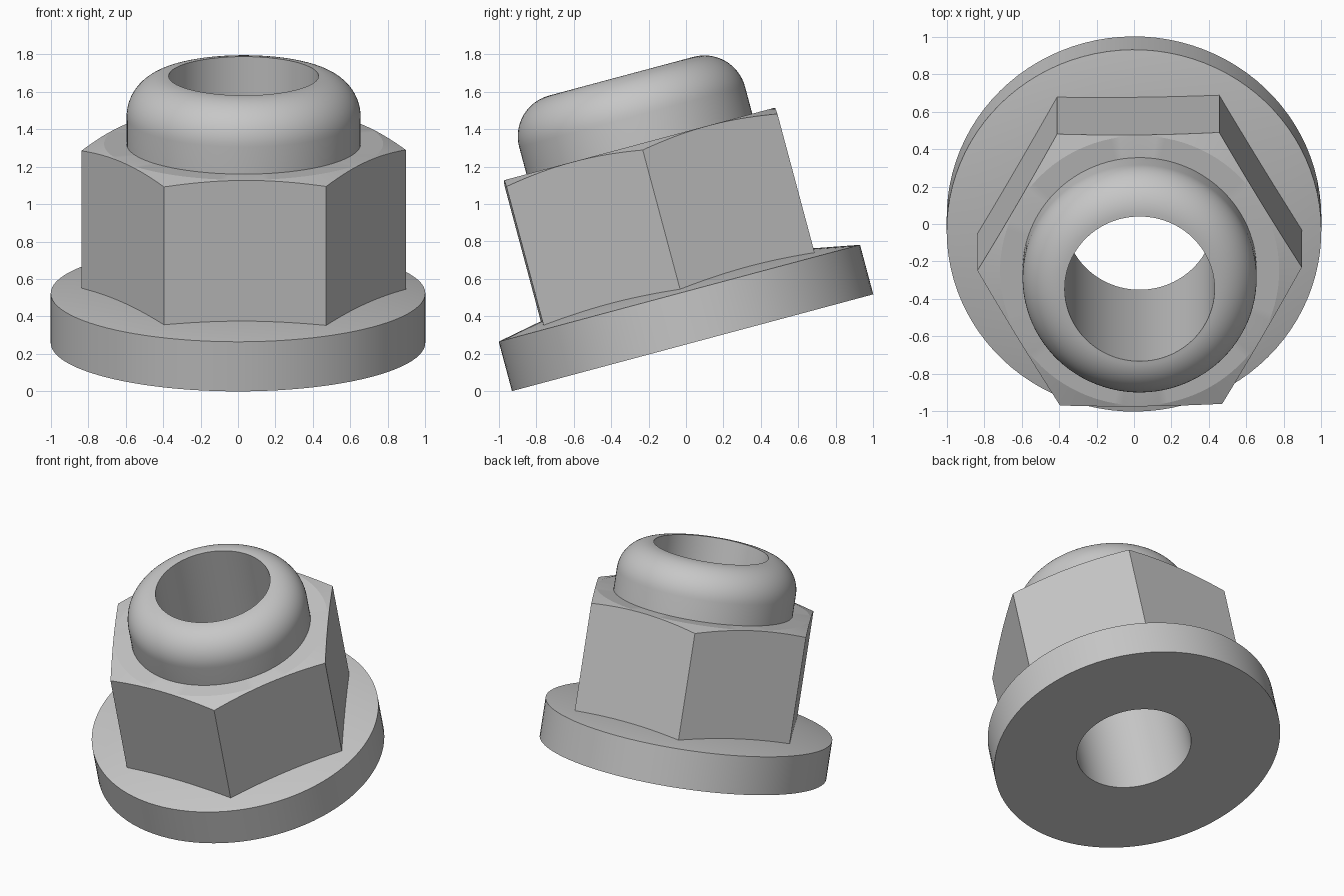
import bpy, bmesh
from math import sin, cos, pi, radians

if "Cube" in bpy.data.objects:
    bpy.data.objects.remove(bpy.data.objects["Cube"])

SEGMENTS = 96
TILT = radians(15)
TWIST = radians(0.6)
OFFSET = 0.03          # nut body and bore sit slightly off the flange centre
BORE = 0.40
APOTHEM = 0.75
SHOULDER = 1.10
FLANGE_H = 0.274
FLANGE_TOP = 0.331

steel = bpy.data.materials.new("grey_steel")
steel.use_nodes = True
grey = (0.57, 0.57, 0.57, 1)
steel.diffuse_color = grey
steel.node_tree.nodes["Principled BSDF"].inputs["Base Color"].default_value = grey


def circle(radius, z, cx=OFFSET):
    """Ring of points round the axis."""
    turn = [2 * pi * i / SEGMENTS + TWIST for i in range(SEGMENTS)]
    return [(cx + radius * cos(a), radius * sin(a), z) for a in turn]


def hexagon(z, chamfer=0.0):
    """Six-sided ring; its height falls towards the corners by the chamfer slope."""
    points = []
    for i in range(SEGMENTS):
        a = 2 * pi * i / SEGMENTS
        r = APOTHEM / cos(a % (pi / 3) - pi / 6)
        points.append((OFFSET + r * cos(a + TWIST), r * sin(a + TWIST),
                       z - chamfer * (r - APOTHEM)))
    return points


def ring_solid(name, rings):
    """Skin a closed loop of rings into a tube-like solid."""
    bm = bmesh.new()
    loops = [[bm.verts.new(p) for p in ring] for ring in rings]
    for k, low in enumerate(loops):
        high = loops[(k + 1) % len(loops)]
        for i in range(SEGMENTS):
            j = (i + 1) % SEGMENTS
            bm.faces.new((low[i], low[j], high[j], high[i]))
    bmesh.ops.recalc_face_normals(bm, faces=bm.faces)
    mesh = bpy.data.meshes.new(name)
    bm.to_mesh(mesh)
    bm.free()
    mesh.materials.append(steel)
    obj = bpy.data.objects.new(name, mesh)
    bpy.context.collection.objects.link(obj)
    obj.rotation_euler.x = TILT
    obj.location = (0, sin(TILT) * FLANGE_H / 2, sin(TILT))
    bpy.ops.object.select_all(action="DESELECT")
    obj.select_set(True)
    bpy.context.view_layer.objects.active = obj
    bpy.ops.object.shade_smooth_by_angle(angle=radians(14))
    return obj


# Round flange with a gently conical top
ring_solid("flange", [
    circle(BORE, 0), circle(1, 0, 0), circle(1, FLANGE_H, 0),
    circle(0.7, FLANGE_TOP, 0), circle(BORE, FLANGE_TOP)])

# Hexagonal body with chamfered top corners
ring_solid("hex_body", [
    circle(BORE, FLANGE_TOP), hexagon(0.25), hexagon(SHOULDER - 0.001, 0.3),
    circle(APOTHEM - 0.005, SHOULDER), circle(BORE, SHOULDER)])

# Collar with a rounded shoulder curling in to the bore
ROUND = 0.225
arc = [circle(BORE + ROUND * cos(t), 1.25 + ROUND * sin(t))
       for t in (pi / 2 * k / 16 for k in range(17))]
ring_solid("collar", [circle(BORE, SHOULDER), circle(BORE + ROUND, SHOULDER)] + arc)
